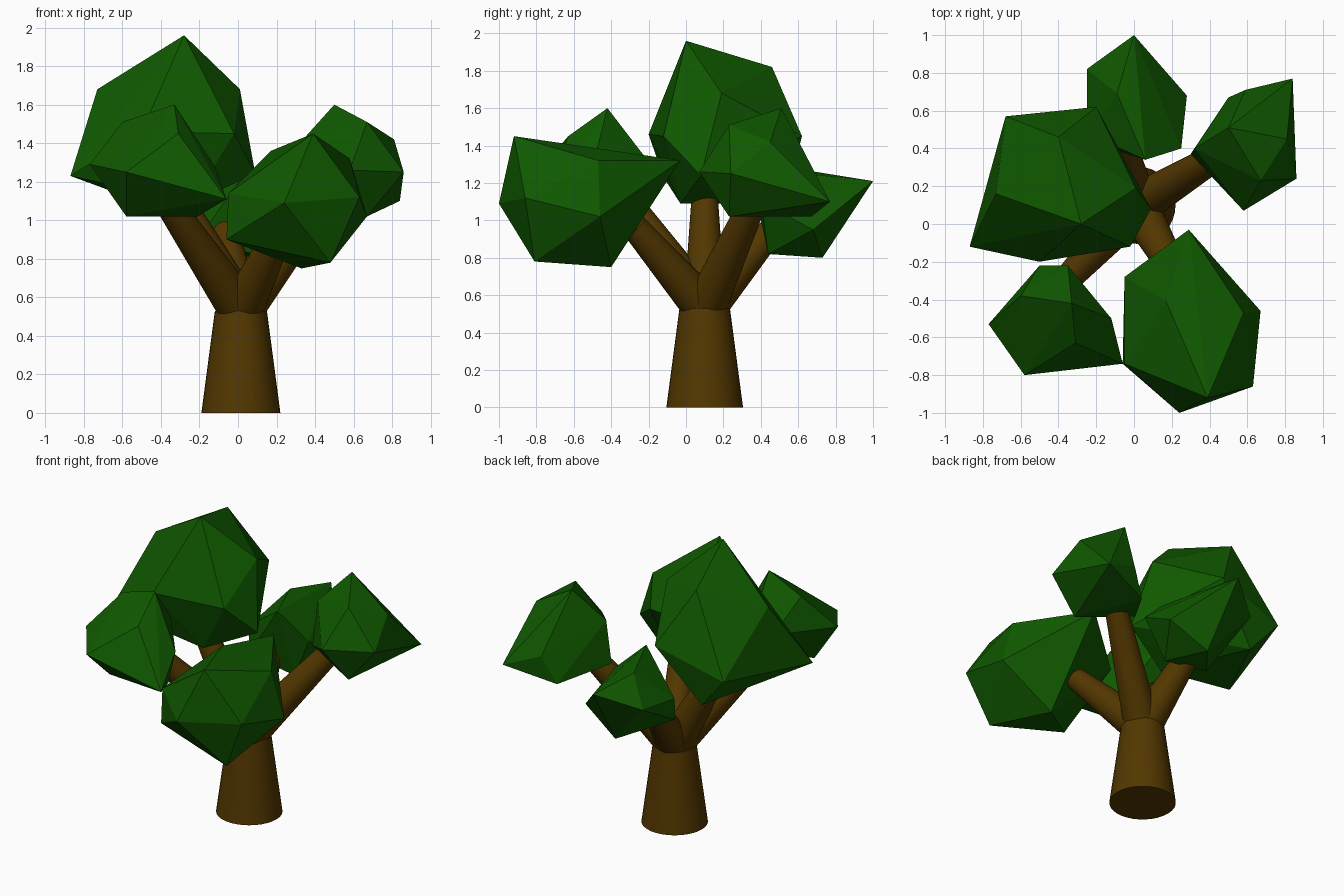
import bpy, bmesh, math
from mathutils import Vector

if "Cube" in bpy.data.objects:
    bpy.data.objects.remove(bpy.data.objects["Cube"])


def material(name, rgb):
    m = bpy.data.materials.new(name)
    m.diffuse_color = (*rgb, 1)
    m.use_nodes = True
    m.node_tree.nodes["Principled BSDF"].inputs["Base Color"].default_value = m.diffuse_color
    return m


bark = material("bark", (0.085, 0.038, 0.0))
leaf = material("leaf", (0.005, 0.1, 0.0))


def tapered_limb(name, start, end, r1, r2):
    a, b = Vector(start), Vector(end)
    axis = b - a
    bpy.ops.mesh.primitive_cone_add(vertices=32, radius1=r1, radius2=r2,
                                    depth=axis.length, location=(a + b) / 2,
                                    rotation=axis.to_track_quat('Z', 'Y').to_euler())
    ob = bpy.context.object
    ob.name = name
    ob.data.materials.append(bark)
    bpy.ops.object.shade_smooth_by_angle(angle=math.radians(30))


def foliage(name, *corners):
    """Faceted leaf clump: the convex skin around a few corner points."""
    bm = bmesh.new()
    for c in corners:
        bm.verts.new(c)
    hull = bmesh.ops.convex_hull(bm, input=bm.verts)
    junk = {e for e in hull["geom_interior"] + hull["geom_unused"]
            if isinstance(e, bmesh.types.BMVert)}
    bmesh.ops.delete(bm, geom=list(junk), context='VERTS')
    bmesh.ops.recalc_face_normals(bm, faces=bm.faces)
    me = bpy.data.meshes.new(name)
    bm.to_mesh(me)
    bm.free()
    me.materials.append(leaf)
    bpy.context.collection.objects.link(bpy.data.objects.new(name, me))


# Trunk
tapered_limb("trunk", (0.015, 0.1, 0), (0.015, 0.1, 0.53), 0.205, 0.135)

# Branches fanning out of the trunk top
for name, tip in (("left", (-0.32, 0.10, 1.13)), ("back", (-0.07, 0.46, 0.95)),
                  ("right", (0.46, 0.37, 1.12)), ("front_right", (0.23, -0.28, 0.97)),
                  ("front_left", (-0.37, -0.31, 1.10))):
    tapered_limb("branch_" + name, (0.015, 0.1, 0.53), tip, 0.113, 0.07)

# Foliage clumps
foliage("foliage_left",
        (-.28, 0, 1.96), (-.40, .46, 1.82), (-.73, .16, 1.68), (.01, .19, 1.68),
        (-.87, -.12, 1.23), (-.68, .57, 1.31), (-.20, .62, 1.45), (-.02, -.12, 1.45),
        (-.50, -.20, 1.46), (.09, .08, 1.24), (-.24, -.03, 1.09), (-.49, .53, 1.09))
foliage("foliage_back",
        (0, 1, 1.21), (.06, .34, 1.28), (.28, .68, .95), (.25, .40, 1.1),
        (-.25, .82, 1.1), (-.25, .48, 1.05), (.02, .73, .80), (.12, .44, .82),
        (-.22, .43, .88), (-.09, .69, 1.26))
foliage("foliage_right",
        (.50, .51, 1.60), (.84, .77, 1.10), (.59, .71, 1.2), (.67, .23, 1.51),
        (.86, .24, 1.25), (.58, .07, 1.26), (.32, .40, 1.40), (.81, .45, 1.42),
        (.50, .67, 1.02), (.67, .23, 1.02), (.30, .37, 1.1))
foliage("foliage_front_right",
        (.39, -.92, 1.45), (.24, -1, 1.09), (.17, -.41, 1.36), (.29, -.03, 1.32),
        (-.05, -.28, 1.14), (-.06, -.74, .90), (.63, -.86, 1.12), (.67, -.46, 1.02),
        (.33, -.40, .75), (.48, -.81, .78), (-.05, -.74, 1.14), (.58, -.47, 1.32))
foliage("foliage_front_left",
        (-.33, -.42, 1.60), (-.60, -.38, 1.51), (-.77, -.53, 1.29), (-.58, -.80, 1.25),
        (-.06, -.74, 1.11), (-.31, -.63, 1.45), (-.50, -.22, 1.28), (-.35, -.22, 1.34),
        (-.12, -.50, 1.28), (-.58, -.55, 1.02), (-.21, -.45, 1.02))
